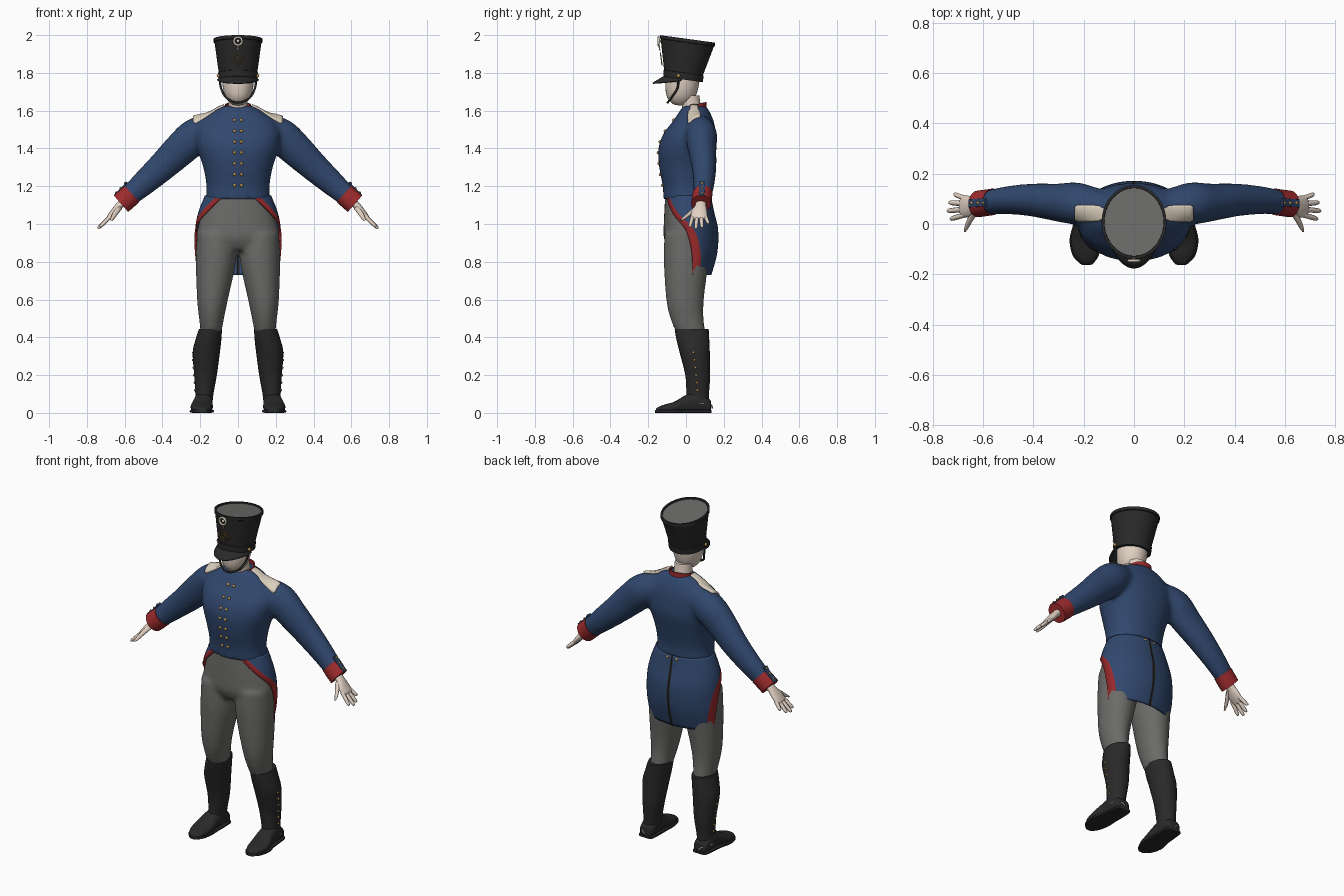
import bpy, bmesh, math
from mathutils import Vector

if "Cube" in bpy.data.objects:
    bpy.data.objects.remove(bpy.data.objects["Cube"])

COLORS = {
    "coat_blue": (0.03, 0.064, 0.155), "trim_red": (0.34, 0.024, 0.026),
    "trouser_grey": (0.145, 0.148, 0.138), "leather_black": (0.022, 0.022, 0.022),
    "skin": (0.75, 0.63, 0.54), "brass": (0.5, 0.31, 0.09), "cream": (0.72, 0.64, 0.52),
    "silver": (0.6, 0.6, 0.6)}
MATS = {}
for key, c in COLORS.items():
    MATS[key] = bpy.data.materials.new(key)
    MATS[key].diffuse_color = (*c, 1)


def finish(name, bm, *mats, angle=45):
    """Turn a bmesh into a shaded, coloured object."""
    bmesh.ops.recalc_face_normals(bm, faces=bm.faces)
    me = bpy.data.meshes.new(name)
    bm.to_mesh(me)
    bm.free()
    ob = bpy.data.objects.new(name, me)
    bpy.context.collection.objects.link(ob)
    for m in mats:
        me.materials.append(MATS[m])
    bpy.ops.object.select_all(action='DESELECT')
    ob.select_set(True)
    bpy.context.view_layer.objects.active = ob
    bpy.ops.object.shade_smooth_by_angle(angle=math.radians(angle))
    return ob


def smooth(keys, sub=4):
    """Catmull-Rom interpolation of key tuples."""
    k = [keys[0]] + list(keys) + [keys[-1]]
    out = []
    for i in range(1, len(k) - 2):
        for j in range(sub):
            t = j / sub
            out.append(tuple(0.5 * (2 * b + (c - a) * t + (2 * a - 5 * b + 4 * c - d) * t * t
                             + (3 * b - a - 3 * c + d) * t ** 3)
                             for a, b, c, d in zip(*k[i - 1:i + 3])))
    return out + [tuple(keys[-1])]


def loft(bm, rings, closed=True, cap=True):
    vs = [[bm.verts.new(p) for p in r] for r in rings]
    n = len(vs[0])
    for a, b in zip(vs, vs[1:]):
        for i in range(n if closed else n - 1):
            bm.faces.new((a[i], a[(i + 1) % n], b[(i + 1) % n], b[i]))
    if cap:
        bm.faces.new(vs[0][::-1])
        bm.faces.new(vs[-1])


def tube(bm, keys, axis='Z', sub=4, n=24, p=2.0, s=1):
    """Loft ovals (x, y, z, ru, rv): stacked on z, along y, or along an arm."""
    ks = smooth(keys, sub)
    rings = []
    for i, (x, y, z, ru, rv) in enumerate(ks):
        if axis == 'Z':
            u, v = Vector((1, 0, 0)), Vector((0, 1, 0))
        elif axis == 'Y':
            u, v = Vector((1, 0, 0)), Vector((0, 0, 1))
        else:
            a, b = ks[max(i - 1, 0)], ks[min(i + 1, len(ks) - 1)]
            u = Vector((0, 1, 0))
            v = (Vector(b[:3]) - Vector(a[:3])).cross(u).normalized()
        ring = []
        for j in range(n):
            t = 2 * math.pi * j / n
            co, si = math.cos(t), math.sin(t)
            q = Vector((x, y, z)) + u * ru * math.copysign(abs(co) ** (2 / p), co) \
                + v * rv * math.copysign(abs(si) ** (2 / p), si)
            ring.append((q.x * s, q.y, q.z))
        rings.append(ring)
    loft(bm, rings)


def blend(ob, voxel=0.013, steps=6):
    """Merge overlapping lofts into one soft skin."""
    m = ob.modifiers.new("merge", 'REMESH')
    m.mode, m.voxel_size, m.use_smooth_shade = 'VOXEL', voxel, True
    m = ob.modifiers.new("soften", 'SMOOTH')
    m.factor, m.iterations = 0.5, steps


def wire(name, pts, r, mat, cyclic=False):
    cu = bpy.data.curves.new(name, 'CURVE')
    cu.dimensions, cu.bevel_depth, cu.bevel_resolution = '3D', r, 1
    sp = cu.splines.new('POLY')
    sp.points.add(len(pts) - 1)
    for q, co in zip(sp.points, pts):
        q.co = (*co, 1)
    sp.use_cyclic_u, cu.use_fill_caps = cyclic, True
    ob = bpy.data.objects.new(name, cu)
    bpy.context.collection.objects.link(ob)
    cu.materials.append(MATS[mat])
    bpy.ops.object.select_all(action='DESELECT')
    ob.select_set(True)
    bpy.context.view_layer.objects.active = ob
    bpy.ops.object.convert(target='MESH')


def buttons(name, pts, r, mat="brass"):
    bm = bmesh.new()
    for p in pts:
        g = bmesh.ops.create_uvsphere(bm, u_segments=8, v_segments=6, radius=r)
        bmesh.ops.translate(bm, verts=g["verts"], vec=p)
    finish(name, bm, mat)


# Coat: torso and both sleeves
ARM = [(.12, .06, 1.5, .075, .085), (.22, .08, 1.47, .085, .094), (.30, .085, 1.40, .076, .091),
       (.40, .095, 1.305, .066, .079), (.50, .095, 1.215, .056, .067), (.585, .085, 1.14, .048, .055)]
bm = bmesh.new()
tube(bm, [(0, .002, 1.13, .172, .122), (0, 0, 1.2, .167, .123), (0, 0, 1.3, .184, .142),
          (0, .008, 1.4, .216, .154), (0, .02, 1.48, .226, .138), (0, .038, 1.54, .2, .11),
          (0, .045, 1.595, .135, .08), (0, .045, 1.625, .075, .06)], n=40, p=2.2)
for s in (1, -1):
    tube(bm, ARM, 'ARM', s=s)
coat = finish("coat", bm, "coat_blue")
blend(coat)

# Trousers: hips and both legs
bm = bmesh.new()
tube(bm, [(0, 0, 1.16, .16, .11), (0, .01, 1.0, .208, .128), (0, .01, .92, .217, .126),
          (0, .005, .86, .16, .09)], n=32, p=2.2)
for s in (1, -1):
    tube(bm, [(.115, .005, .95, .103, .12), (.117, 0, .8, .106, .118), (.135, -.005, .6, .082, .1),
              (.14, .005, .5, .066, .088), (.143, .028, .42, .055, .078)], s=s)
blend(finish("trousers", bm, "trouser_grey"), steps=5)

# Coat tails: cutaway shells with red edging and a dark rear vent
TAIL = smooth([(1.15, .172, .12, .45), (1.06, .207, .138, .95), (.97, .224, .158, 1.5),
               (.85, .227, .154, 1.72), (.73, .216, .122, 1.78)], 5)
for s, side in ((1, "left"), (-1, "right")):
    bm = bmesh.new()
    rings = []
    for i, (z, rx, ry, a0) in enumerate(TAIL):
        a1 = a0 + .22 + .12 * i / len(TAIL)
        angs = [a0, a1] + [a1 + (3.1 - a1) * k / 14 for k in range(1, 15)] + [math.pi]
        rings.append([(s * rx * math.sin(a), .008 - ry * math.cos(a), z) for a in angs])
    loft(bm, rings, closed=False, cap=False)
    bm.faces.ensure_lookup_table()
    for i, f in enumerate(bm.faces):
        f.material_index = {0: 1, 15: 2}.get(i % 16, 0)
    ob = finish("coat_tail_" + side, bm, "coat_blue", "trim_red", "leather_black")
    m = ob.modifiers.new("cloth", 'SOLIDIFY')
    m.thickness, m.offset = .008, 0

# Collar, neck and head
bm = bmesh.new()
rings = []
for k, z, t in ((1, 1.57, 0), (.97, 1.632, .2), (.87, 1.632, .2), (.85, 1.58, 0)):
    rings.append([(.072 * k * math.cos(a), .045 + .066 * k * math.sin(a), z + t * .066 * math.sin(a))
                  for a in [2 * math.pi * j / 28 for j in range(28)]])
loft(bm, rings, cap=False)
finish("collar", bm, "trim_red")
bm = bmesh.new()
tube(bm, [(0, .035, 1.58, .052, .05), (0, .02, 1.68, .05, .05)])
finish("neck", bm, "skin")
bm = bmesh.new()
tube(bm, [(0, -.028, 1.628, .012, .014), (0, -.03, 1.638, .038, .043), (0, -.026, 1.67, .064, .073),
          (0, -.022, 1.72, .08, .087), (0, -.016, 1.79, .085, .092)], n=28)
finish("head", bm, "skin")

# Tall flared hat with a sunken grey crown
bm = bmesh.new()
rings = []
for rx, ry, cy, z in ((.09, .09, -.015, 1.765), (.103, .104, -.015, 1.765), (.106, .107, -.013, 1.80),
                      (.102, .103, -.013, 1.802), (.124, .141, .007, 1.96), (.129, .146, .008, 1.962),
                      (.129, .146, .008, 1.98), (.119, .136, .008, 1.98), (.118, .135, .008, 1.972)):
    rings.append([(rx * math.cos(a), cy + ry * math.sin(a), z - .137 * ry * math.sin(a))
                  for a in [2 * math.pi * j / 40 for j in range(40)]])
loft(bm, rings)
bm.faces.ensure_lookup_table()
bm.faces[-1].material_index = 1
finish("hat", bm, "leather_black", "trouser_grey", angle=35)

# Visor
bm = bmesh.new()
rings = []
for k in (0, .33, .67, 1):
    rings.append([((.1 + .012 * k) * math.sin(a), -.015 - (.1 + .062 * k * math.cos(a)) * math.cos(a),
                   1.772 + .013 * math.cos(a) - .037 * k * max(math.cos(a), 0) ** .6)
                  for a in [math.radians(-84 + 7 * j) for j in range(25)]])
loft(bm, rings, closed=False, cap=False)
finish("visor", bm, "leather_black").modifiers.new("leather", 'SOLIDIFY').thickness = .007

# Chin strap, cockade and plain lozenge badge
strap = smooth([(.098, -.04, 1.775), (.09, -.045, 1.72), (.066, -.075, 1.672), (.03, -.093, 1.648),
                (0, -.097, 1.642)], 4)
wire("chin_strap", strap + [(-x, y, z) for x, y, z in strap[-2::-1]], .006, "leather_black")
buttons("strap_buttons", [(s * .103, -.04, 1.785) for s in (1, -1)], .01)


def hat_y(z):
    return -.117 - (z - 1.78) * .13


wire("cockade", [(.021 * math.sin(a), hat_y(1.97) - .004, 1.968 + .021 * math.cos(a))
                 for a in [math.pi * j / 10 for j in range(20)]], .006, "cream", True)
buttons("cockade_centre", [(0, hat_y(1.97), 1.968)], .009, "cream")
wire("cockade_loop", [(0, hat_y(z) - .004, z) for z in (1.947, 1.918)], .004, "cream")
for k in (1, .5):
    wire("hat_badge", [(x * k, hat_y(1.873 + z * k) - .002, 1.873 + z * k)
                       for x, z in ((.04, 0), (0, .032), (-.04, 0), (0, -.032))], .003, "brass", True)

# Coat buttons laid on the cloth
dg = bpy.context.evaluated_depsgraph_get()
skin_coat = coat.evaluated_get(dg)
pts = []
for z in (1.55, 1.492, 1.435, 1.378, 1.32, 1.263, 1.205):
    for x in (-.018, .018):
        hit, loc, _, _ = skin_coat.ray_cast(Vector((x, -1, z)), Vector((0, 1, 0)))
        if hit:
            pts.append(loc)
pts += [(s * .03, .13, 1.135) for s in (1, -1)]
buttons("coat_buttons", pts, .009)

for s, side in ((1, "left"), (-1, "right")):
    # Shoulder strap draped over the coat
    bm = bmesh.new()
    rows = [(.075, .02), (.1, .021), (.125, .022), (.14, .031), (.17, .034), (.2, .034), (.225, .034),
            (.237, .026)]
    loft(bm, [[(s * x, .042 + w * j / 4, 1.8) for j in range(-4, 5)] for x, w in rows],
         closed=False, cap=False)
    ob = finish("shoulder_strap_" + side, bm, "cream")
    for v in ob.data.polygons:
        if v.normal.z < 0:
            v.flip()
    m = ob.modifiers.new("drape", 'SHRINKWRAP')
    m.target, m.wrap_method, m.offset = coat, 'PROJECT', .012
    m.use_project_z, m.use_negative_direction, m.use_positive_direction = True, True, False
    ob.modifiers.new("padding", 'SOLIDIFY').thickness = .014

    # Cuff with a blue flap and buttons
    bm = bmesh.new()
    tube(bm, [(.562, .088, 1.16, .053, .059), (.595, .083, 1.13, .053, .059), (.62, .08, 1.108, .053, .058)],
         'ARM', s=s)
    finish("cuff_" + side, bm, "trim_red")
    bm = bmesh.new()
    tube(bm, [(.589, .085, 1.222, .016, .005), (.61, .085, 1.193, .016, .005), (.655, .082, 1.15, .016, .005)],
         'ARM', p=6, s=s)
    finish("cuff_flap_" + side, bm, "coat_blue")
    buttons("cuff_buttons_" + side, [(s * x, .084, z) for x, z in ((.598, 1.215), (.62, 1.19), (.645, 1.165))], .007)

    # Hand: palm, four fingers and thumb
    bm = bmesh.new()
    tube(bm, [(.6, .08, 1.125, .028, .022), (.63, .077, 1.095, .03, .02), (.655, .07, 1.066, .042, .018),
              (.682, .07, 1.036, .042, .013), (.69, .07, 1.028, .03, .008)], 'ARM', n=16, s=s)
    for y0, y1, x1, z1 in ((.037, .02, .73, .985), (.059, .052, .742, .976), (.08, .085, .735, .982),
                           (.101, .118, .715, 1.003)):
        a, b = Vector((.67, y0, 1.045)), Vector((x1, y1, z1))
        tube(bm, [(*a.lerp(b, t), r, r) for t, r in ((0, .011), (.5, .0105), (.9, .009), (1, .004))],
             'ARM', sub=2, n=8, s=s)
    tube(bm, [(.625, .06, 1.09, .014, .015), (.65, .02, 1.055, .014, .013), (.665, -.01, 1.03, .011, .01),
              (.672, -.028, 1.018, .005, .005)], 'ARM', sub=2, n=8, s=s)
    finish("hand_" + side, bm, "skin", angle=60)

    # Boot: shaft, foot and sole
    bm = bmesh.new()
    tube(bm, [(.146, .03, .445, .061, .09), (.156, .036, .39, .068, .087), (.168, .046, .32, .072, .08),
              (.172, .062, .2, .06, .066), (.178, .062, .1, .048, .06), (.182, .062, .04, .046, .062)], s=s)
    foot = [(.18, .132, .03, .06), (.181, .12, .042, .075), (.183, .06, .048, .11), (.186, 0, .051, .095),
            (.192, -.06, .059, .06), (.192, -.12, .048, .042), (.189, -.152, .024, .028), (.188, -.16, .01, .02)]
    tube(bm, [(x, y, h / 2, w, h / 2) for x, y, w, h in foot], 'Y', p=2.5, s=s)
    tube(bm, [(x, y * 1.02, .008, w + .005, .008) for x, y, w, h in foot], 'Y', p=5, s=s)
    finish("boot_" + side, bm, "leather_black")
    edge = [(.208, .034, .41), (.223, .036, .37), (.236, .04, .32), (.238, .045, .28), (.234, .05, .24),
            (.231, .054, .2), (.228, .058, .16), (.226, .06, .12)]
    buttons("boot_buttons_" + side, [(s * x, y, z) for x, y, z in edge], .007)

    # Heel fitting
    wire("heel_fitting_" + side, [(s * .229, .075, .05), (s * .218, .115, .045), (s * .195, .136, .04),
                                  (s * .18, .139, .025)], .004, "silver")

for m in bpy.data.materials:
    if m.users and not m.is_grease_pencil:
        m.use_nodes = True
        m.node_tree.nodes["Principled BSDF"].inputs["Base Color"].default_value = m.diffuse_color
